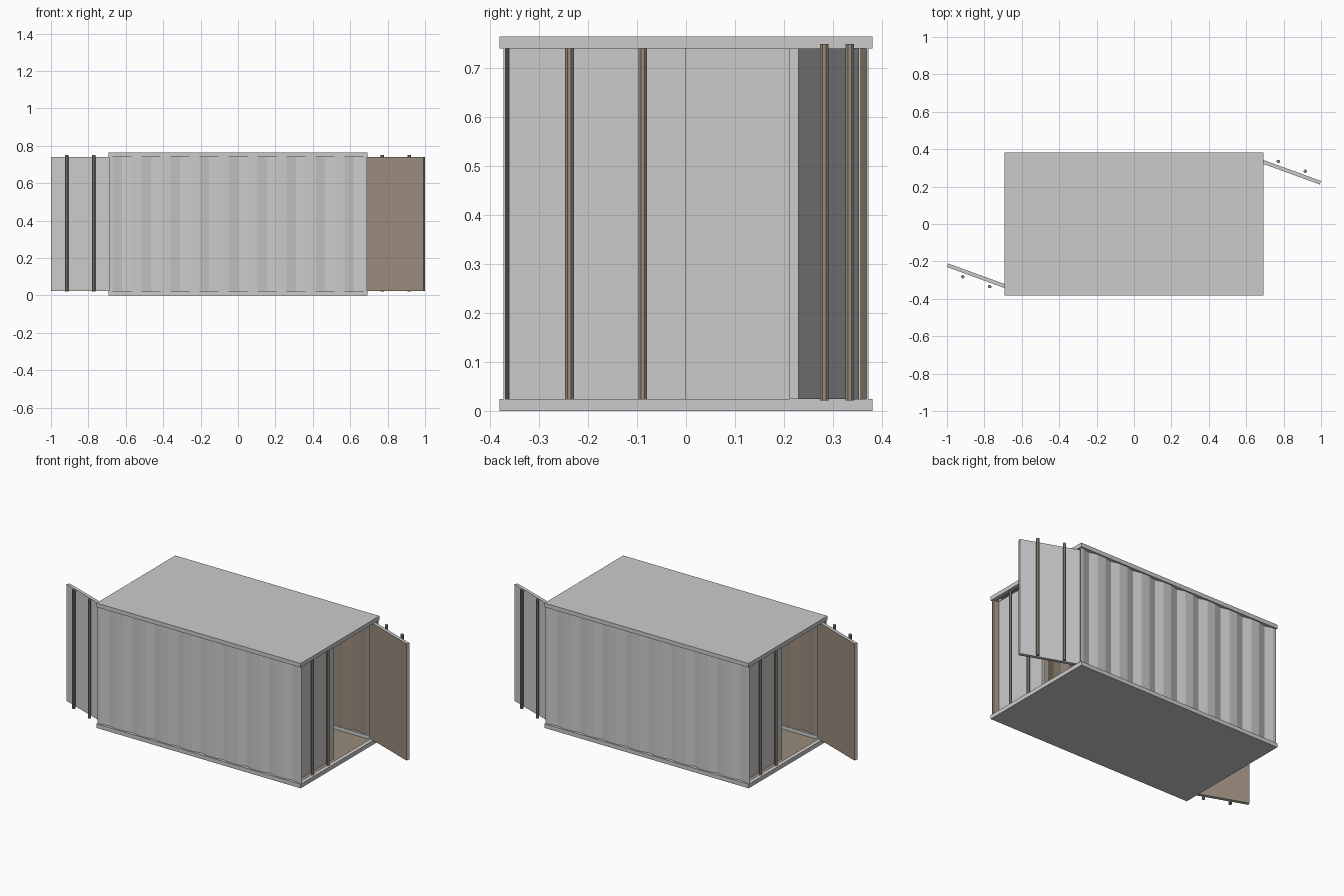
import bpy, bmesh, math
from mathutils import Vector

if "Cube" in bpy.data.objects:
    bpy.data.objects.remove(bpy.data.objects["Cube"])

brown = bpy.data.materials.new("brown_lining")
brown.diffuse_color = (0.32, 0.26, 0.20, 1)
brown.use_nodes = True
brown.node_tree.nodes["Principled BSDF"].inputs["Base Color"].default_value = brown.diffuse_color
grey = bpy.data.materials.new("grey_steel")
grey.diffuse_color = (0.8, 0.8, 0.8, 1)
grey.use_nodes = True
grey.node_tree.nodes["Principled BSDF"].inputs["Base Color"].default_value = grey.diffuse_color

Z0, Z1 = 0.025, 0.74          # height between base and roof
LX, LY = 0.692, 0.381         # half size of base and roof


def finish(bm, name, mats):
    bmesh.ops.recalc_face_normals(bm, faces=bm.faces[:])
    me = bpy.data.meshes.new(name)
    bm.to_mesh(me)
    bm.free()
    for m in mats:
        me.materials.append(m)
    ob = bpy.data.objects.new(name, me)
    bpy.context.collection.objects.link(ob)
    return ob


def prism(name, pts, z0, z1, brown_sides=(), mats=None):
    """Upright prism; sides listed in brown_sides get the lining colour."""
    bm = bmesh.new()
    low = [bm.verts.new((x, y, z0)) for x, y in pts]
    top = [bm.verts.new((x, y, z1)) for x, y in pts]
    n = len(pts)
    bm.faces.new(low[::-1])
    bm.faces.new(top)
    for i in range(n):
        j = (i + 1) % n
        f = bm.faces.new((low[i], low[j], top[j], top[i]))
        f.material_index = 1 if i in brown_sides else 0
    return finish(bm, name, mats or [grey, brown])


def slab(name, z0, z1, inner_up):
    """Base or roof: a box with a recessed lined panel on the inner side."""
    bm = bmesh.new()
    bmesh.ops.create_cube(bm, size=1)
    for v in bm.verts:
        v.co = Vector((v.co.x * 2 * LX, v.co.y * 2 * LY,
                       z0 + (v.co.z + 0.5) * (z1 - z0)))
    bm.normal_update()
    s = 1 if inner_up else -1
    face = next(f for f in bm.faces if f.normal.z * s > 0.9)
    bmesh.ops.inset_region(bm, faces=[face], thickness=0.035)
    bmesh.ops.inset_region(bm, faces=[face], thickness=0.0005)
    for v in face.verts:
        v.co.z -= s * 0.02
    face.material_index = 1
    finish(bm, name, [grey, brown])


def bar(name, x, y, r=0.0095, n=8):
    pts = [(x + r * math.cos(math.tau * (i + .5) / n),
            y + r * math.sin(math.tau * (i + .5) / n)) for i in range(n)]
    prism(name, pts, 0.022, 0.75, mats=[brown])


slab("base", 0, Z0, True)
slab("roof", Z1, 0.765, False)

# Corrugated wall profile: flats at the outside, folded valleys every 0.155
OUT, IN, STEP, SLOPE = 0.373, 0.36, 0.155, 0.05
profile = [(-0.69, OUT)]
for k in range(-4, 5):
    c = k * STEP
    profile += [(c - SLOPE, OUT), (c, IN), (c + SLOPE, OUT)]
profile.append((0.69, OUT))
inner = [(x, y - 0.004) for x, y in reversed(profile)]
count = len(profile)

# Open door frame: hinge, direction along the door and outward normal
A = math.radians(20)
H = Vector((0.658, 0.344))
D = Vector((math.cos(A), -math.sin(A)))
N = Vector((math.sin(A), math.cos(A)))

# Each half is the other turned by 180 degrees
for s, side in ((1, "right"), (-1, "left")):
    def turn(pts):
        return [(s * x, s * y) for x, y in pts]

    wall = "back_wall" if s > 0 else "front_wall"
    prism(wall, turn(profile + inner), Z0, Z1, range(count, 2 * count - 1))

    # closed door and its locking bars
    prism(side + "_closed_door",
          turn([(0.63, -0.361), (0.65, -0.361), (0.65, 0), (0.63, 0)]), Z0, Z1)
    for i, y in enumerate((-0.238, -0.088)):
        bar(f"{side}_closed_bar_{i + 1}", s * 0.672, s * y)

    # open door, lined on its inner side
    corners = [H - N * .01, H + D * .36 - N * .01,
               H + D * .36 + N * .01, H + N * .01]
    prism(side + "_open_door", turn(corners), Z0, Z1, (0,))
    for i, a in enumerate((0.11, 0.263)):
        p = (H + D * a + N * 0.03) * s
        bar(f"{side}_open_bar_{i + 1}", p.x, p.y)
